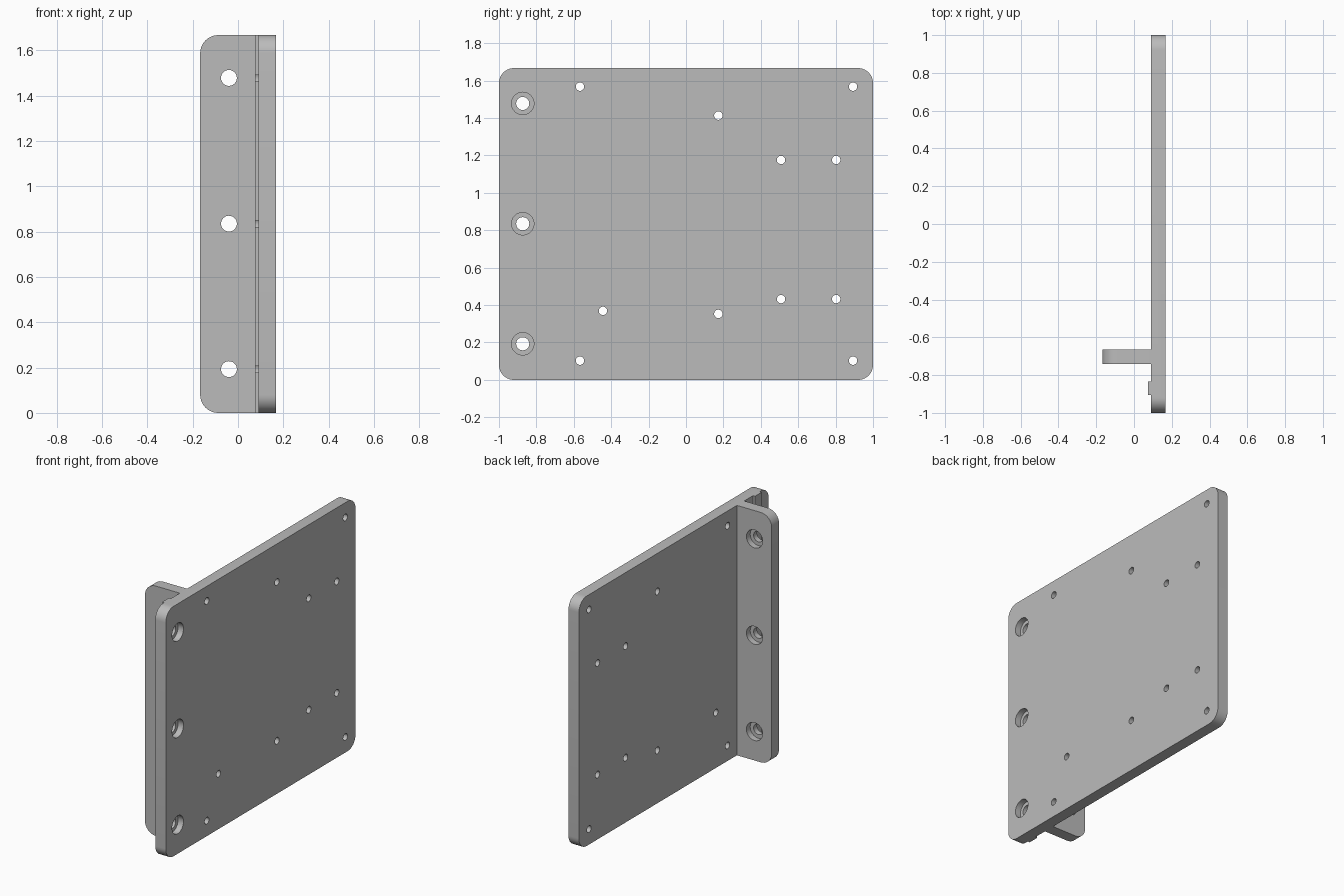
import bpy, bmesh
from math import pi, sin, cos
from mathutils import Matrix, Vector

if "Cube" in bpy.data.objects:
    bpy.data.objects.remove(bpy.data.objects["Cube"])

HEIGHT = 1.667
X_BACK, X_FACE = 0.09, 0.167       # plate thickness range
Y_IN, Y_OUT = -0.742, -0.665       # flange thickness range
RADIUS = 0.08                      # corner rounding

grey = bpy.data.materials.new("satin grey")
grey.use_nodes = True
colour = (0.5, 0.5, 0.5, 1)
grey.diffuse_color = colour
grey.node_tree.nodes["Principled BSDF"].inputs["Base Color"].default_value = colour


def make_object(name, bm):
    bmesh.ops.recalc_face_normals(bm, faces=bm.faces)
    mesh = bpy.data.meshes.new(name)
    bm.to_mesh(mesh)
    bm.free()
    mesh.materials.append(grey)
    obj = bpy.data.objects.new(name, mesh)
    bpy.context.collection.objects.link(obj)
    return obj


def slab(name, low, high, axis=None, rounded=lambda p: True):
    """Box whose edges along the given axis are rounded where chosen."""
    low, high = Vector(low), Vector(high)
    bm = bmesh.new()
    bmesh.ops.create_cube(bm, size=1)
    for v in bm.verts:
        v.co = (low + high) / 2 + v.co * (high - low)
    if axis is not None:
        edges = [e for e in bm.edges
                 if abs((e.verts[0].co - e.verts[1].co)[axis]) > 1e-4
                 and rounded(e.verts[0].co)]
        bmesh.ops.bevel(bm, geom=edges, offset=RADIUS, segments=10,
                        profile=0.5, affect='EDGES')
    return make_object(name, bm)


def drills(name, holes):
    """One mesh of cylinders, each (centre, axis, radius, length)."""
    bm = bmesh.new()
    for centre, axis, radius, length in holes:
        turn = Vector((0, 0, 1)).rotation_difference(Vector(axis)).to_matrix().to_4x4()
        bmesh.ops.create_cone(bm, cap_ends=True, segments=32, radius1=radius,
                              radius2=radius, depth=length,
                              matrix=Matrix.Translation(centre) @ turn)
    return make_object(name, bm)


def combine(target, tool, operation):
    tool.hide_render = True
    mod = target.modifiers.new(tool.name, 'BOOLEAN')
    mod.operation, mod.solver, mod.object = operation, 'EXACT', tool
    bpy.context.view_layer.objects.active = target
    bpy.ops.object.modifier_apply(modifier=mod.name)
    bpy.data.objects.remove(tool)


# Main plate, side flange and the shallow rib behind the edge holes
bracket = slab("mounting_bracket", (X_BACK, -1, 0), (X_FACE, 1, HEIGHT), axis=0)
flange = slab("flange", (-0.167, Y_IN, 0), (0.13, Y_OUT, HEIGHT), axis=1,
              rounded=lambda p: p.x < 0)
rib = slab("rib", (0.075, -0.905, 0), (0.13, -0.835, HEIGHT))
combine(bracket, flange, 'UNION')
combine(bracket, rib, 'UNION')

# Small through holes in the plate (y, z)
small = [(0.173, 1.413), (0.173, 0.353), (-0.444, 0.369)]
small += [(y, z) for y in (-0.567, 0.893) for z in (0.103, 1.568)]
small += [(y, z) for y in (0.508, 0.803) for z in (0.432, 1.176)]
through = [((0.13, y, z), (1, 0, 0), 0.0225, 0.3) for y, z in small]

# Counterbored bolt holes along the plate edge and the flange
bores = []
for z in (0.193, 0.835, 1.478):
    through.append(((0.13, -0.873, z), (1, 0, 0), 0.035, 0.3))
    through.append(((-0.04, -0.70, z), (0, 1, 0), 0.035, 0.3))
    bores.append(((X_FACE, -0.873, z), (1, 0, 0), 0.06, 0.08))
    bores.append(((-0.04, Y_OUT, z), (0, 1, 0), 0.06, 0.08))
combine(bracket, drills("through_holes", through), 'DIFFERENCE')
combine(bracket, drills("counterbores", bores), 'DIFFERENCE')

# Smooth the rounded corners and bores, keep edges sharp
bpy.ops.object.select_all(action='DESELECT')
bracket.select_set(True)
bpy.context.view_layer.objects.active = bracket
bpy.ops.object.shade_smooth_by_angle(angle=pi / 6)
